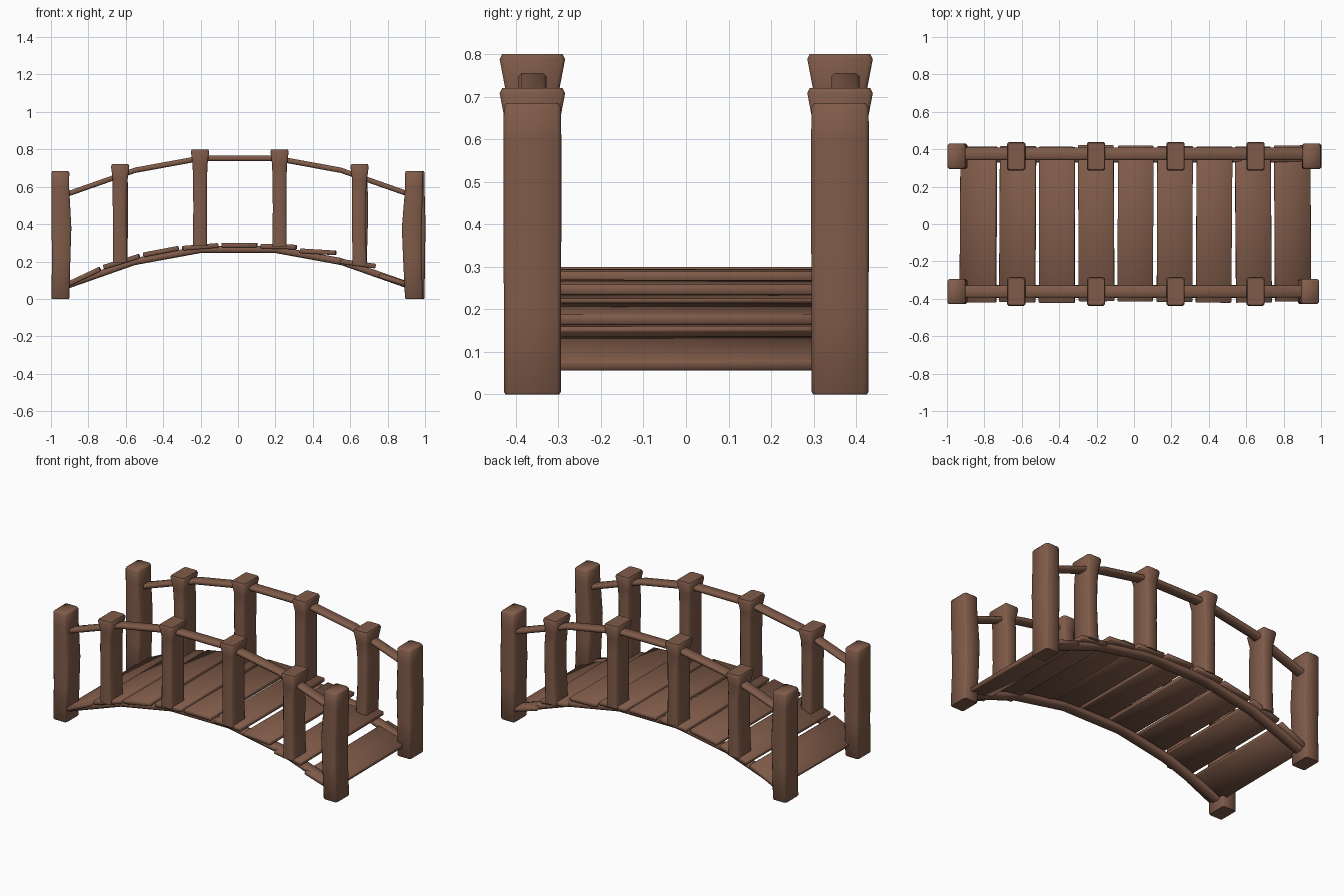
import bpy, bmesh, math, random
from mathutils import Matrix

if "Cube" in bpy.data.objects:
    bpy.data.objects.remove(bpy.data.objects["Cube"])
random.seed(4)

wood = bpy.data.materials.new("brown wood")
wood.diffuse_color = (0.215, 0.105, 0.067, 1)
wood.use_nodes = True
wood.node_tree.nodes["Principled BSDF"].inputs["Base Color"].default_value = wood.diffuse_color


def finish(bm, name):
    bmesh.ops.recalc_face_normals(bm, faces=bm.faces)
    me = bpy.data.meshes.new(name)
    bm.to_mesh(me)
    bm.free()
    me.materials.append(wood)
    ob = bpy.data.objects.new(name, me)
    bpy.context.collection.objects.link(ob)
    return ob


def loft(name, rings):
    """Skin a list of closed rings of 3D points and cap both ends."""
    bm = bmesh.new()
    rs = [[bm.verts.new(p) for p in r] for r in rings]
    n = len(rs[0])
    for a, b in zip(rs, rs[1:]):
        for i in range(n):
            j = (i + 1) % n
            bm.faces.new((a[i], a[j], b[j], b[i]))
    bm.faces.new(rs[0])
    bm.faces.new(rs[-1])
    return finish(bm, name)


def chamfered(hx, hy, c):
    return [(hx, -hy + c), (hx, hy - c), (hx - c, hy), (-hx + c, hy),
            (-hx, hy - c), (-hx, -hy + c), (-hx + c, -hy), (hx - c, -hy)]


def post(name, y, sections):
    """sections: (z, centre x, half width x, half width y)"""
    loft(name, [[(cx + px, y + py, z) for px, py in chamfered(hx, hy, 0.009)]
                for z, cx, hx, hy in sections])


# arch shared by rails and beams
ARCH = [(-0.95, 0.547), (-0.9, 0.565), (-0.55, 0.688), (-0.2, 0.752),
        (0.2, 0.752), (0.55, 0.688), (0.9, 0.565), (0.95, 0.547)]


def pole(name, y, drop, hw, hh):
    c = hh * 0.55
    loft(name, [[(x, y + py, z - drop + pz) for py, pz in chamfered(hw, hh, c)]
                for x, z in ARCH])


for side, y in (("front", -0.361), ("back", 0.362)):
    pole(side + "_rail", y + 0.013 * (y > 0), 0, 0.033, 0.0145)
    pole(side + "_beam", y, 0.488, 0.034, 0.019)

    # end posts, slightly bowed
    for end, cx, bow in (("left", -0.95, 0.006),
                         ("right", 0.941 if y < 0 else 0.95, -0.012 if y < 0 else 0.0)):
        post(f"{side}_{end}_end_post", y, [
            (0.0, cx, 0.045, 0.063), (0.006, cx, 0.048, 0.067),
            (0.22, cx + bow * 0.8, 0.049, 0.067), (0.38, cx + bow, 0.053, 0.068),
            (0.6, cx, 0.047, 0.068), (0.675, cx, 0.048, 0.067),
            (0.685, cx, 0.042, 0.061)])

    # inner posts with flared heads
    for i, (cx, bot, top, bow) in enumerate([
            (-0.63, 0.195, 0.72, 0.006), (-0.203, 0.283, 0.80, 0.0),
            (0.222, 0.28, 0.80, 0.0), (0.65, 0.185, 0.72, 0.008)]):
        if y < 0:
            bow = -bow * 0.5
        post(f"{side}_post_{i + 1}", y, [
            (bot, cx, 0.038, 0.067), (bot + 0.2, cx + bow, 0.036, 0.067),
            (top - 0.17, cx + bow, 0.037, 0.067), (top - 0.08, cx, 0.04, 0.064),
            (top - 0.012, cx, 0.049, 0.077), (top, cx, 0.044, 0.071)])


# uneven deck planks along the arch, left to right: (top height, slope)
STEPS = [(0.128, 0.47), (0.212, 0.31), (0.266, 0.19), (0.291, 0.08), (0.3, 0),
         (0.292, -0.03), (0.264, -0.06), (0.201, -0.14), (0.109, -0.31)]

for i, (z, slope) in enumerate(STEPS):
    x = -0.832 + 0.21 * i
    tilt = -math.atan(slope)
    bm = bmesh.new()
    bmesh.ops.create_cube(bm, size=1, matrix=Matrix.Diagonal(
        (0.19 / math.cos(tilt), 0.835, 0.025, 1)))
    bmesh.ops.bevel(bm, geom=bm.edges[:], offset=0.004, segments=1, affect='EDGES')
    bm.transform(Matrix.Translation((x, random.uniform(-0.005, 0.005), z - 0.0125))
                 @ Matrix.Rotation(tilt, 4, 'Y')
                 @ Matrix.Rotation(random.uniform(-0.009, 0.009), 4, 'Z'))
    finish(bm, f"plank_{i + 1}")

# soft shading with crisp edges
bpy.ops.object.select_all(action='SELECT')
bpy.context.view_layer.objects.active = bpy.context.collection.objects[0]
bpy.ops.object.shade_smooth_by_angle(angle=math.radians(50))
